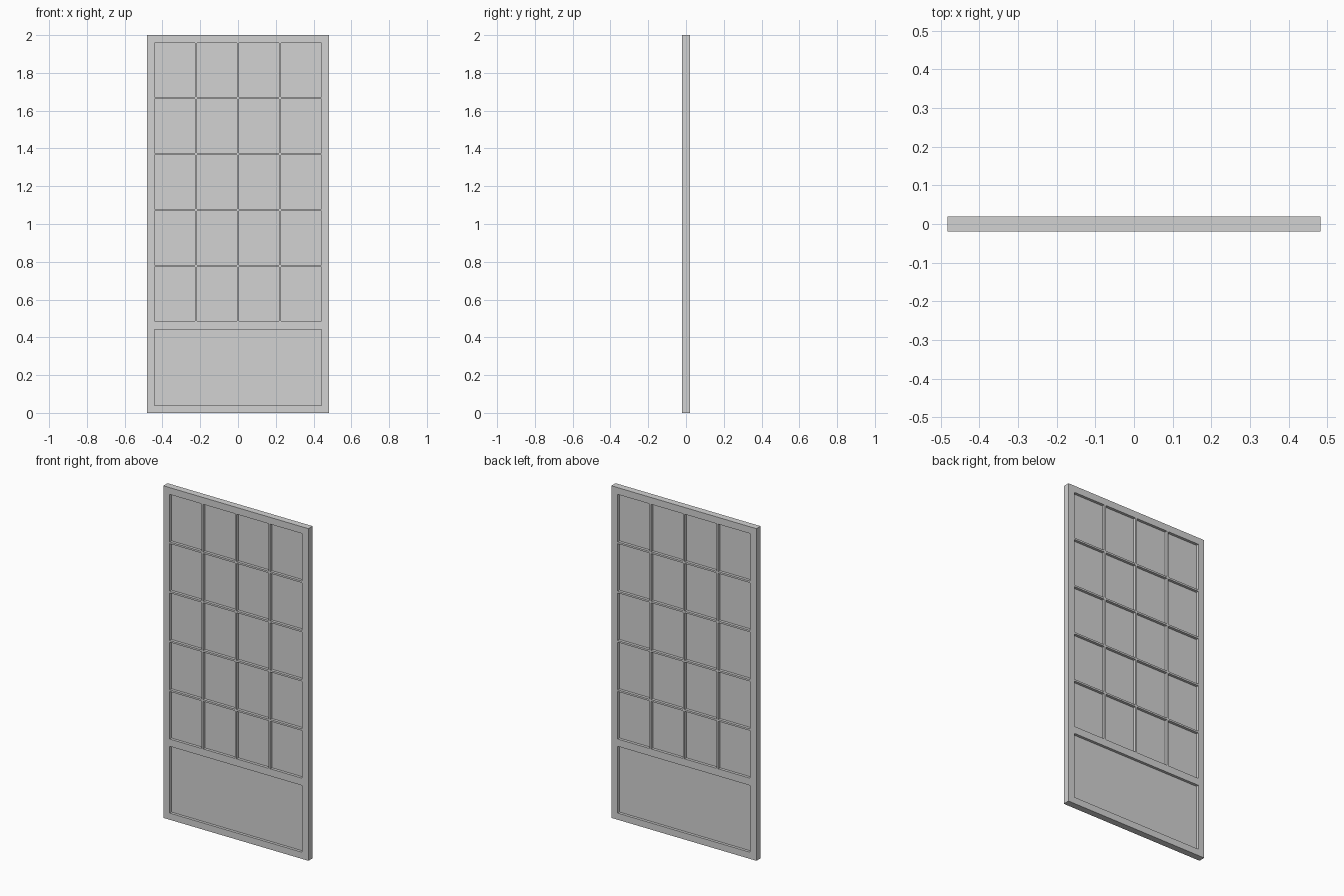
import bpy

cube = bpy.data.objects.get("Cube")
if cube:
    bpy.data.objects.remove(cube, do_unlink=True)

grey = bpy.data.materials.new("light grey")
grey.use_nodes = True
colour = (0.65, 0.65, 0.65, 1)
grey.diffuse_color = colour
grey.node_tree.nodes["Principled BSDF"].inputs["Base Color"].default_value = colour


def box(name, x0, x1, z0, z1, depth):
    """Flat board centred on y = 0, spanning the given x and z ranges."""
    bpy.ops.mesh.primitive_cube_add(size=1, location=((x0 + x1) / 2, 0, (z0 + z1) / 2))
    obj = bpy.context.object
    obj.name = name
    obj.scale = (x1 - x0, depth, z1 - z0)
    bpy.ops.object.transform_apply(location=False, rotation=False, scale=True)
    obj.data.materials.append(grey)
    return obj


HALF_W, INNER = 0.483, 0.441
HEIGHT, DEPTH, PANEL_DEPTH = 2.0, 0.04, 0.007
PANEL_BOTTOM, PANEL_TOP = 0.04, 0.442
GLASS_BOTTOM, GLASS_TOP = 0.486, 1.959
BAR = 0.011
COLS, ROWS = 4, 5

# Outer frame: two stiles with three rails between them
box("right_stile", -HALF_W, -INNER, 0, HEIGHT, DEPTH)
box("left_stile", INNER, HALF_W, 0, HEIGHT, DEPTH)
for name, z0, z1 in (("bottom_rail", 0, PANEL_BOTTOM),
                     ("lock_rail", PANEL_TOP, GLASS_BOTTOM),
                     ("top_rail", GLASS_TOP, HEIGHT)):
    box(name, -INNER, INNER, z0, z1, DEPTH)

# Recessed infill, seen from both sides
box("lower_panel", -INNER, INNER, PANEL_BOTTOM, PANEL_TOP, PANEL_DEPTH)
box("window_pane", -INNER, INNER, GLASS_BOTTOM, GLASS_TOP, PANEL_DEPTH)

# Glazing bars: full-height uprights, short crossbars fitted between them
pane_w = (2 * INNER - (COLS - 1) * BAR) / COLS
pane_h = (GLASS_TOP - GLASS_BOTTOM - (ROWS - 1) * BAR) / ROWS
for col in range(COLS):
    x0 = -INNER + col * (pane_w + BAR)
    x1 = x0 + pane_w
    if col < COLS - 1:
        box(f"upright_bar_{col + 1}", x1, x1 + BAR, GLASS_BOTTOM, GLASS_TOP, DEPTH)
    for row in range(1, ROWS):
        z1 = GLASS_BOTTOM + row * (pane_h + BAR)
        box(f"crossbar_{col + 1}_{row}", x0, x1, z1 - BAR, z1, DEPTH)
